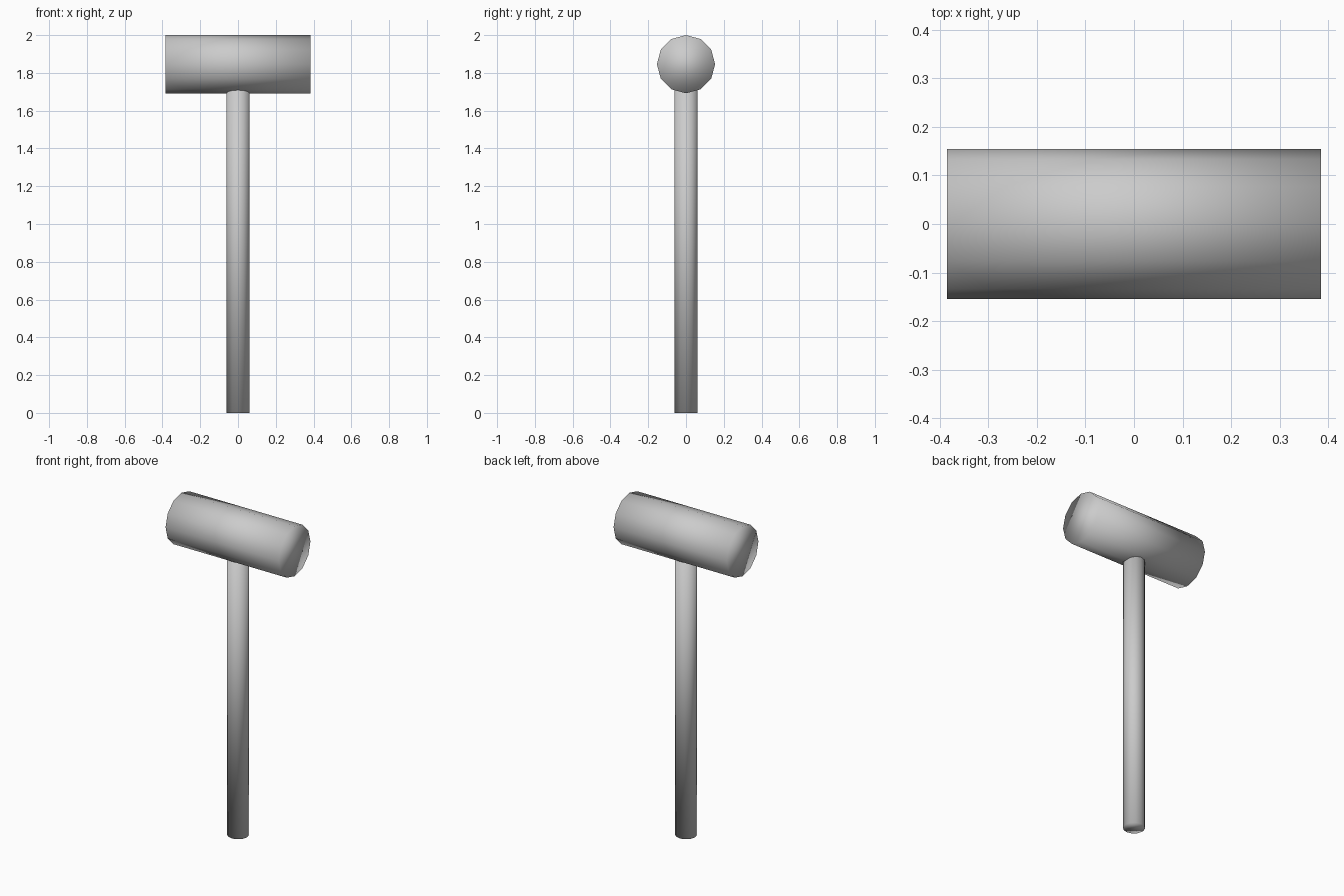
import bpy
from math import radians

cube = bpy.data.objects.get("Cube")
if cube:
    bpy.data.objects.remove(cube, do_unlink=True)

GREY = (0.6, 0.6, 0.6, 1.0)
mat = bpy.data.materials.new("light grey")
mat.use_nodes = True
mat.diffuse_color = GREY
mat.node_tree.nodes["Principled BSDF"].inputs["Base Color"].default_value = GREY


def rod(name, radius, length, centre, rotation=(0, 0, 0)):
    """Twelve-sided cylinder, smooth across sides and ends."""
    bpy.ops.mesh.primitive_cylinder_add(vertices=12, radius=radius, depth=length,
                                        location=centre, rotation=rotation)
    obj = bpy.context.object
    obj.name = name
    obj.data.materials.append(mat)
    bpy.ops.object.shade_smooth()
    return obj


HEAD_RADIUS = 0.154
HEAD_Z = 2 - HEAD_RADIUS

# Handle runs up into the middle of the head
rod("handle", 0.062, HEAD_Z, (0, 0, HEAD_Z / 2))

# Head lies across the top, from left to right
rod("head", HEAD_RADIUS, 0.77, (0, 0, HEAD_Z), (0, radians(90), 0))
